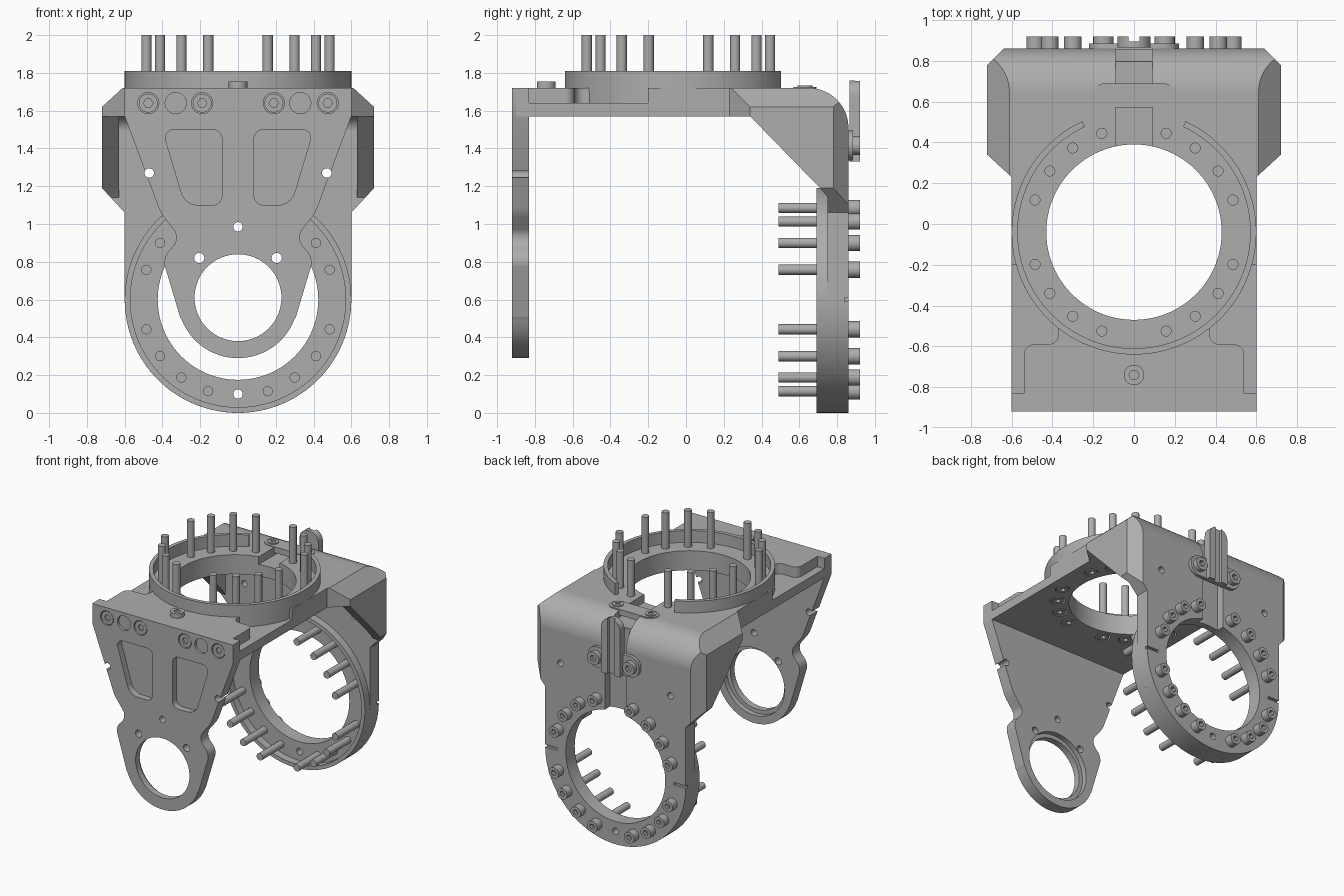
import bpy, bmesh, math
from math import cos, sin, radians, pi
from mathutils import Vector

if "Cube" in bpy.data.objects:
    bpy.data.objects.remove(bpy.data.objects["Cube"])

grey = bpy.data.materials.new("machined grey")
grey.use_nodes = True
GREY = (0.42, 0.42, 0.42, 1)
grey.diffuse_color = GREY
grey.node_tree.nodes["Principled BSDF"].inputs["Base Color"].default_value = GREY

AXES = {"x": lambda u, v, w: (w, u, v),   # outline in y, z
        "y": lambda u, v, w: (u, w, v),   # outline in x, z
        "z": lambda u, v, w: (u, v, w)}   # outline in x, y


def prism(name, axis, pts, lo, hi):
    """Extrude a flat outline along an axis."""
    bm = bmesh.new()
    ends = [[bm.verts.new(AXES[axis](p[0], p[1], w)) for p in pts] for w in (lo, hi)]
    bm.faces.new(ends[0])
    bm.faces.new(ends[1])
    n = len(pts)
    for i in range(n):
        j = (i + 1) % n
        bm.faces.new((ends[0][i], ends[0][j], ends[1][j], ends[1][i]))
    bmesh.ops.recalc_face_normals(bm, faces=bm.faces)
    mesh = bpy.data.meshes.new(name)
    bm.to_mesh(mesh)
    bm.free()
    ob = bpy.data.objects.new(name, mesh)
    bpy.context.scene.collection.objects.link(ob)
    return ob


def arc(cu, cv, r, a0, a1, n):
    return [(cu + r * cos(radians(a0 + (a1 - a0) * i / n)),
             cv + r * sin(radians(a0 + (a1 - a0) * i / n))) for i in range(n + 1)]


def circle(cu, cv, r, n=32):
    return arc(cu, cv, r, 0, 360, n)[:-1]


def box(name, x0, x1, y0, y1, z0, z1):
    return prism(name, "z", [(x0, y0), (x1, y0), (x1, y1), (x0, y1)], z0, z1)


def rounded(pts, n=8):
    """Fillet each (u, v, cut) corner with a circular arc."""
    out = []
    for i, (u, v, d) in enumerate(pts):
        c = Vector((u, v))
        if not d:
            out.append((u, v))
            continue
        a = (Vector(pts[i - 1][:2]) - c).normalized()
        b = (Vector(pts[(i + 1) % len(pts)][:2]) - c).normalized()
        k = sin(a.angle(b) / 2)
        for s in range(n + 1):
            t = s / n
            wa, wc, wb = (1 - t) ** 2, 2 * t * (1 - t) * k, t * t
            p = ((c + a * d) * wa + c * wc + (c + b * d) * wb) / (wa + wc + wb)
            out.append((p.x, p.y))
    return out


def mirrored(half):
    return half + [(-u, v) for u, v in reversed(half) if u > 1e-5]


def flip(pts):
    return [(-u, v) for u, v in pts]


def boolean(ob, op, *tools):
    for tool in tools:
        mod = ob.modifiers.new("bool", "BOOLEAN")
        mod.operation, mod.object, mod.solver = op, tool, "EXACT"
        deps = bpy.context.evaluated_depsgraph_get()
        mesh = bpy.data.meshes.new_from_object(ob.evaluated_get(deps))
        ob.modifiers.clear()
        ob.data = mesh
        bpy.data.objects.remove(tool)
    return ob


def bore(ob, axis, u, v, r, lo, hi, n=24):
    boolean(ob, "DIFFERENCE", prism("cutter", axis, circle(u, v, r, n), lo, hi))


def screw_mesh(name, r, h, shank_r, length):
    """Socket screw with its head top at zero, pointing down."""
    ob = prism(name, "z", circle(0, 0, r, 24), -h, 0)
    boolean(ob, "UNION", prism("shank", "z", circle(0, 0, shank_r, 16), -length, -h * 0.8))
    boolean(ob, "DIFFERENCE", prism("hex", "z", circle(0, 0, r * 0.5, 6), -h * 0.55, h))
    mesh = ob.data
    bpy.data.objects.remove(ob)
    return mesh


def place(name, mesh, loc, rot=0):
    ob = bpy.data.objects.new(name, mesh)
    ob.location, ob.rotation_euler = loc, (rot, 0, 0)
    bpy.context.scene.collection.objects.link(ob)


BACK, FRONT = -pi / 2, pi / 2
TOP_Y, BACK_Z, BOLT_R = -0.04, 0.6, 0.51
RING = [radians(18 * i) for i in range(20) if i % 5]

# Bent frame: top plate and back plate from one bent section
frame = prism("bent_frame", "x", rounded([(-0.9, 1.57, 0), (0.75, 1.57, 0.08), (0.75, -0.1, 0),
              (0.86, -0.1, 0), (0.86, 1.72, 0.21), (-0.9, 1.72, 0)], 14), -0.75, 0.75)
gusset = [(0.33, 1.58), (0.71, 1.19), (0.8, 1.08), (0.8, 1.63), (0.33, 1.63)]
for lo, hi in ((-0.75, -0.63), (0.63, 0.75)):
    boolean(frame, "UNION", prism("gusset", "x", gusset, lo, hi))

# Trim the frame to its front and top outlines
front_half = arc(0, BACK_Z, 0.6, -90, 0, 32) + [(0.6, 1.06), (0.72, 1.19), (0.72, 1.62), (0.6, 1.73)]
top_half = [(0.6, -0.95), (0.6, 0.23), (0.72, 0.34), (0.72, 0.78), (0.61, 0.89)]
boolean(frame, "INTERSECT", prism("outline", "y", mirrored(front_half), -1, 1))
boolean(frame, "INTERSECT", prism("outline", "z", mirrored(top_half), -0.2, 1.9))

# Lowered front corners beside the top ring
step = rounded([(0.54, -0.83, 0), (0.54, -0.59, 0.05), (0.37, -0.59, 0.05), (0.37, -0.2, 0),
                (0.7, -0.2, 0), (0.7, -0.83, 0)])
for pts in (step, flip(step)):
    cutter = prism("step", "z", pts, 1.64, 1.9)
    boolean(cutter, "DIFFERENCE", prism("keep", "z", circle(0, TOP_Y, 0.6, 96), 1.5, 2))
    boolean(frame, "DIFFERENCE", cutter)

# Big bores, cable groove, small holes, index slots
bore(frame, "z", 0, TOP_Y, 0.43, 1.4, 2, 96)
bore(frame, "y", 0, BACK_Z, 0.425, 0.5, 1, 96)
boolean(frame, "DIFFERENCE", box("groove", -0.09, 0.09, 0.3, 0.82, 1.66, 1.8),
        box("groove", -0.09, 0.09, 0.8, 1, 0.9, 1.8),
        box("slot", 0.5, 0.65, 0.84, 1, 0.59, 0.61), box("slot", -0.65, -0.5, 0.84, 1, 0.59, 0.61))
bore(frame, "y", 0, 0.1, 0.025, 0.5, 1)
for s in (-1, 1):
    bore(frame, "y", s * 0.47, 1.27, 0.025, 0.5, 1)
for a in RING:
    bore(frame, "z", BOLT_R * sin(a), TOP_Y + BOLT_R * cos(a), 0.052, 1.5, 1.64)

# Raised rims, open towards the bend
for name, axis, centre, gap, lo, hi in (("top_rim", "z", TOP_Y, 25, 1.7, 1.81),
                                        ("back_rim", "y", BACK_Z, 10, 0.69, 0.77)):
    a0, a1 = 90 + gap, 450 - gap
    prism(name, axis, arc(0, centre, 0.6, a0, a1, 90) + arc(0, centre, 0.57, a1, a0, 90), lo, hi)

# Front plate with a bearing eye
side = rounded([(0.306, 0.506, 0), (0.4, 0.82, 0.05), (0.305, 0.925, 0.06), (0.41, 1.06, 0.03),
                (0.6, 1.57, 0), (0.6, 1.72, 0)])
plate = prism("front_plate", "y", mirrored(arc(0, 0.61, 0.32, -90, -20, 24) + side), -0.92, -0.83)
bore(plate, "y", 0, 0.61, 0.23, -1, -0.8, 64)
bore(plate, "y", 0, 0.61, 0.26, -0.87, -0.8, 64)
bore(plate, "y", 0, 0.985, 0.025, -1, -0.8)
pocket = rounded([(0.085, 1.5, 0.05), (0.4, 1.5, 0.06), (0.28, 1.1, 0.07), (0.085, 1.1, 0.05)])
SCREW_X = (0.19, 0.33, 0.475)
for s in (-1, 1):
    boolean(plate, "DIFFERENCE", prism("pocket", "y", pocket if s > 0 else flip(pocket), -1, -0.87))
    bore(plate, "y", s * 0.47, 1.27, 0.025, -1, -0.8)
    bore(plate, "y", s * 0.205, 0.82, 0.027, -1, -0.8)
    for x in SCREW_X:
        bore(plate, "y", s * x, 1.64, 0.056, -1, -0.87)

# Ring bolts
long_bolt = screw_mesh("ring_bolt", 0.043, 0.06, 0.027, 0.43)
for i, a in enumerate(RING):
    u, v = BOLT_R * sin(a), BOLT_R * cos(a)
    place(f"top_bolt_{i}", long_bolt, (u, TOP_Y + v, 1.57), pi)
    place(f"back_bolt_{i}", long_bolt, (u, 0.92, BACK_Z + v), BACK)

# Plate screws
cap = screw_mesh("cap_screw", 0.05, 0.05, 0.025, 0.08)
small_cap = screw_mesh("small_screw", 0.04, 0.03, 0.025, 0.05)
for s in (-1, 1):
    for x in SCREW_X:
        mid = x == SCREW_X[1]
        place("front_screw", small_cap if mid else cap, (s * x, -0.89 if mid else -0.915, 1.64), FRONT)
place("top_screw", cap, (0, -0.74, 1.755))

# Cable clips: one across the top groove, one with a finger on the back
def bar(cv, r, x):
    return arc(x, cv, r, -90, 90, 16) + arc(-x, cv, r, 90, 270, 16)


prism("top_clip", "z", bar(0.63, 0.06, 0.14), 1.68, 1.725)
prism("back_clip", "y", bar(1.415, 0.08, 0.14), 0.855, 0.885)
finger = prism("clip_finger", "y", rounded([(-0.08, 1.33, 0), (0.08, 1.33, 0), (0.08, 1.76, 0.075),
               (-0.08, 1.76, 0.075)]), 0.865, 0.92)
boolean(finger, "DIFFERENCE", box("groove", -0.028, 0.028, 0.895, 1, 1.2, 1.9))
for s in (-1, 1):
    place("top_clip_screw", small_cap, (s * 0.14, 0.63, 1.732))
    place("back_clip_screw", cap, (s * 0.15, 0.92, 1.415), BACK)

# Finish: one colour, smooth curves with sharp edges
for mesh in {ob.data for ob in bpy.context.scene.objects if ob.type == "MESH"}:
    mesh.materials.clear()
    mesh.materials.append(grey)
    mesh.shade_smooth()
    mesh.set_sharp_from_angle(angle=radians(25))
for ob in (frame, plate, finger):
    ob.modifiers.new("flat faces", "WEIGHTED_NORMAL").keep_sharp = True
